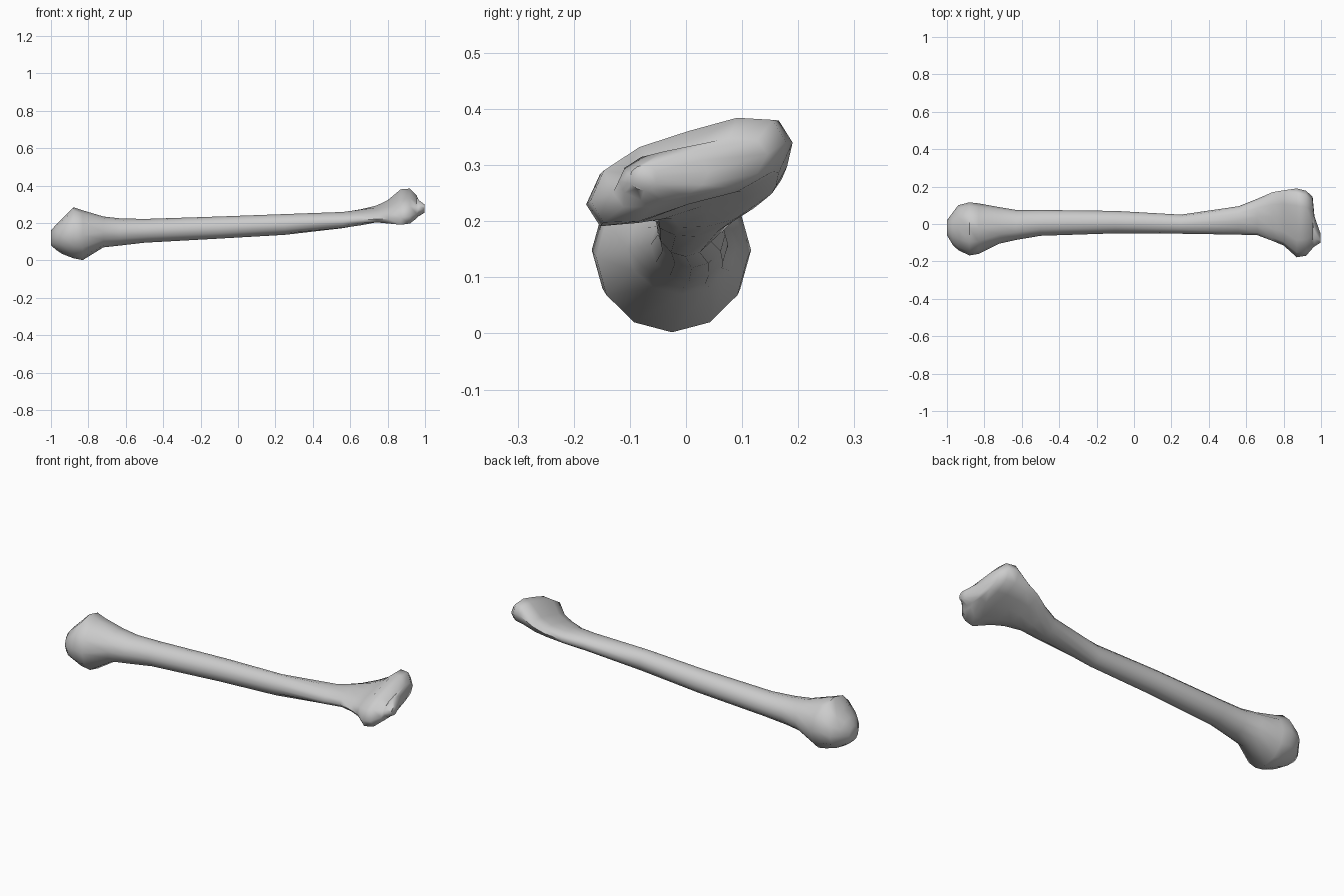
import bpy
import bmesh
import math

SIDES = 12

default_cube = bpy.data.objects.get("Cube")
if default_cube:
    bpy.data.objects.remove(default_cube, do_unlink=True)

# One matte colour for the whole bone
bone_material = bpy.data.materials.new("bone grey")
bone_material.use_nodes = True
bone_colour = (0.6, 0.6, 0.6, 1)
bone_material.diffuse_color = bone_colour
shader = bone_material.node_tree.nodes["Principled BSDF"]
shader.inputs["Base Color"].default_value = bone_colour
shader.inputs["Roughness"].default_value = 0.8

# Cross-sections: x, y low, y high, z low, z high, shear, waist
HEAD = [
    (-1, -.06, .02, .08, .16, 0, 0),
    (-.97, -.11, .06, .055, .195, 0, 0),
    (-.94, -.14, .1, .035, .225, 0, 0),
    (-.88, -.168, .116, .012, .285, 0, 0),
    (-.83, -.16, .11, .002, .268, 0, 0),
    (-.72, -.105, .09, .07, .235, 0, 0),
]
SHAFT = [
    (-.63, -.085, .075, .08, .225, 0, 0),
    (-.5, -.063, .075, .095, .222, 0, 0),
    (-.1, -.05, .07, .117, .235, 0, 0),
    (.25, -.052, .05, .137, .248, 0, 0),
    (.56, -.057, .095, .172, .26, .1, 0),
    (.66, -.06, .135, .188, .275, .15, 0),
]
ELBOW = [
    (.74, -.09, .17, .2, .295, .2, .25),
    (.8, -.115, .18, .195, .325, .25, .4),
    (.87, -.178, .19, .185, .385, .3, .35),
    (.92, -.17, .178, .19, .388, .3, .3),
    (.955, -.13, .145, .22, .35, .25, .25),
    (.965, -.12, .04, .235, .325, .1, 0),
    (.997, -.1, -.05, .255, .3, 0, 0),
]


def section_ring(bm, x, y_low, y_high, z_low, z_high, shear, waist):
    """Sheared oval whose middle can be pinched into a spool shape."""
    y_mid, y_radius = (y_low + y_high) / 2, (y_high - y_low) / 2
    z_mid, z_half = (z_low + z_high) / 2, (z_high - z_low) / 2
    z_radius = math.sqrt(z_half ** 2 - (shear * y_radius) ** 2)
    ring = []
    for i in range(SIDES):
        angle = math.tau * i / SIDES
        across, up = math.cos(angle), math.sin(angle)
        # The hollow is deeper on the underside than on the top
        depth = waist if up < 0 else waist / 2
        pinch = 1 - depth * (1 - across ** 2) ** 2
        bulge = 1 + waist * across ** 2 / 2
        z = z_mid + z_radius * up * pinch * bulge + shear * y_radius * across
        ring.append(bm.verts.new((x, y_mid + y_radius * across, z)))
    return ring


# Loft the rounded head, shaft and spool-shaped elbow end as one skin
bm = bmesh.new()
rings = [section_ring(bm, *row) for row in HEAD + SHAFT + ELBOW]
for ring, following in zip(rings, rings[1:]):
    for i in range(SIDES):
        j = (i + 1) % SIDES
        bm.faces.new((ring[i], ring[j], following[j], following[i]))
bm.faces.new(rings[0])
bm.faces.new(rings[-1])
bmesh.ops.recalc_face_normals(bm, faces=bm.faces)
mesh = bpy.data.meshes.new("arm_bone")
bm.to_mesh(mesh)
bm.free()
mesh.materials.append(bone_material)

arm_bone = bpy.data.objects.new("arm_bone", mesh)
bpy.context.collection.objects.link(arm_bone)

# Soft shading over the faceted skin
bpy.ops.object.select_all(action="DESELECT")
arm_bone.select_set(True)
bpy.context.view_layer.objects.active = arm_bone
bpy.ops.object.shade_smooth_by_angle(angle=math.radians(60))
